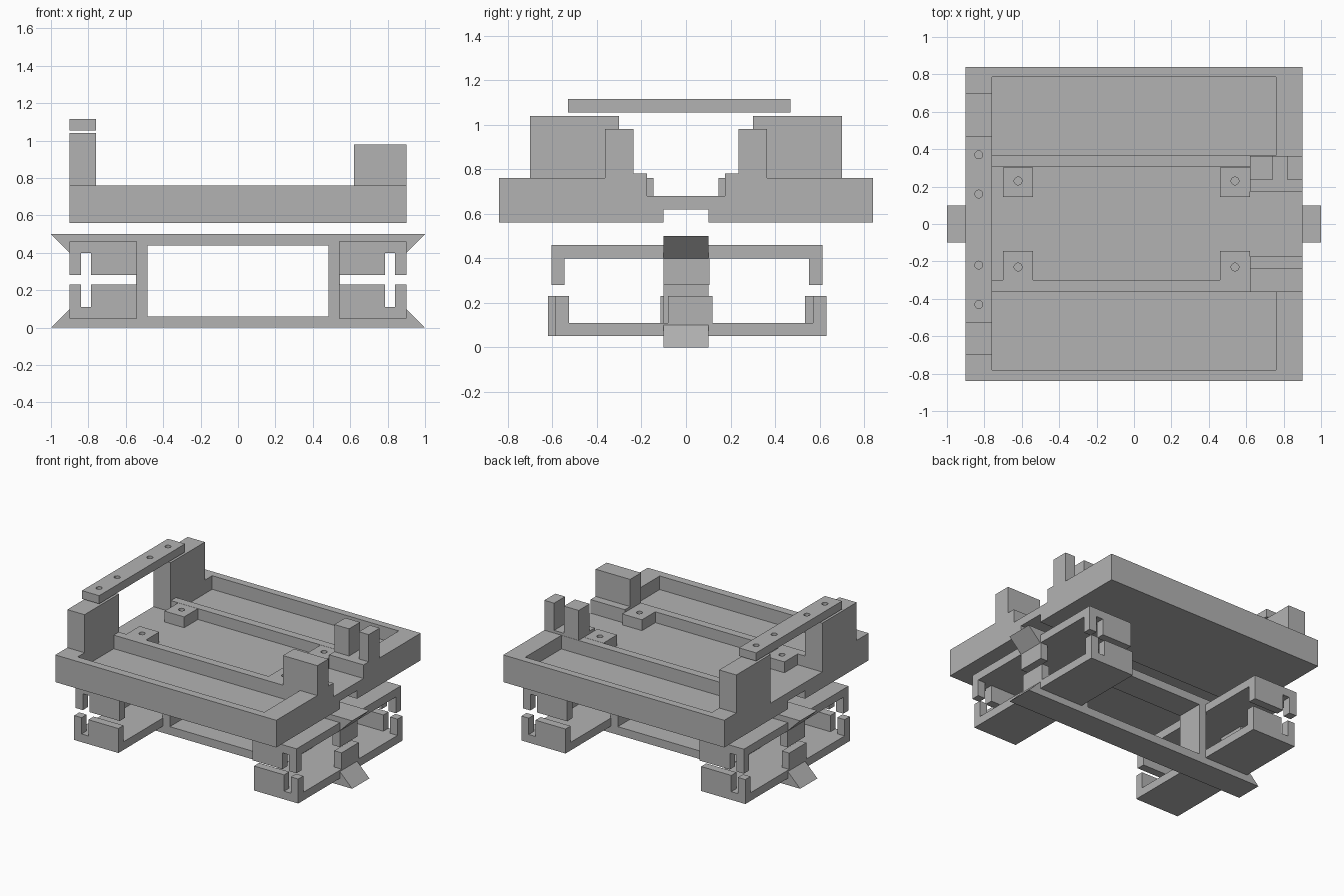
import bpy, bmesh
from mathutils import Matrix, Vector

old = bpy.data.objects.get("Cube")
if old:
    bpy.data.objects.remove(old, do_unlink=True)

GREY = (0.45, 0.45, 0.45, 1)
mat = bpy.data.materials.new("plain grey")
mat.use_nodes = True
mat.diffuse_color = GREY
mat.node_tree.nodes["Principled BSDF"].inputs["Base Color"].default_value = GREY


def finish(name, bm):
    bmesh.ops.recalc_face_normals(bm, faces=bm.faces)
    mesh = bpy.data.meshes.new(name)
    bm.to_mesh(mesh)
    bm.free()
    mesh.materials.append(mat)
    ob = bpy.data.objects.new(name, mesh)
    bpy.context.collection.objects.link(ob)
    return ob


def box(name, x, y, z):
    """Box from (low, high) pairs on each axis."""
    bm = bmesh.new()
    centre = Vector([sum(p) / 2 for p in (x, y, z)])
    size = [abs(p[1] - p[0]) for p in (x, y, z)]
    bmesh.ops.create_cube(bm, size=1, matrix=Matrix.Translation(centre) @ Matrix.Diagonal((*size, 1)))
    return finish(name, bm)


def pin(x, y, z):
    bm = bmesh.new()
    bmesh.ops.create_cone(bm, cap_ends=True, segments=20, radius1=0.021, radius2=0.021,
                          depth=z[1] - z[0], matrix=Matrix.Translation((x, y, sum(z) / 2)))
    return finish("hole_cutter", bm)


def prism(name, outline, y):
    """Outline in x and z, extruded along y."""
    bm = bmesh.new()
    face = bm.faces.new([bm.verts.new((px, y[0], pz)) for px, pz in outline])
    new = bmesh.ops.extrude_face_region(bm, geom=[face])["geom"]
    moved = [v for v in new if isinstance(v, bmesh.types.BMVert)]
    bmesh.ops.translate(bm, verts=moved, vec=(0, y[1] - y[0], 0))
    return finish(name, bm)


def cut(ob, cutters):
    bpy.context.view_layer.objects.active = ob
    for c in cutters:
        c.hide_render = True
        mod = ob.modifiers.new("cut", "BOOLEAN")
        mod.operation, mod.solver, mod.object = "DIFFERENCE", "EXACT", c
        bpy.ops.object.modifier_apply(modifier=mod.name)
        bpy.data.objects.remove(c, do_unlink=True)


def span(side, a, b):
    return tuple(sorted((side * a, side * b)))


# Upper tray: two pockets, a central channel and a groove underneath
tray = box("tray", (-0.9, 0.9), (-0.84, 0.84), (0.56, 0.76))
cut(tray, [
    box("pocket", (-0.76, 0.76), (0.365, 0.785), (0.66, 1)),
    box("pocket", (-0.76, 0.76), (-0.78, -0.36), (0.66, 1)),
    box("channel", (-1, 1), (-0.30, 0.305), (0.68, 1)),
    box("groove", (-1, 1), (-0.1, 0.1), (0.5, 0.62)),
])

for side, label in ((-1, "front"), (1, "back")):
    # Drilled mounting pads inside the channel
    for x0, end in ((-0.7, "right"), (0.46, "left")):
        pad = box(f"{label}_{end}_pad", (x0, x0 + 0.16), span(side, 0.145, 0.303), (0.67, 0.76))
        cut(pad, [pin(x0 + 0.08, side * 0.23, (0.69, 0.8))])
    # Tall posts under the bar
    box(f"{label}_bar_post", (-0.9, -0.76), span(side, 0.30, 0.70), (0.67, 1.04))
    # Stepped posts at the opposite end, the back one slotted
    box(f"{label}_post_ledge", (0.62, 0.9), span(side, 0.175, 0.363), (0.67, 0.78))
    towers = ((0.62, 0.9),) if side < 0 else ((0.62, 0.74), (0.82, 0.9))
    for i, xs in enumerate(towers):
        box(f"{label}_post_tower_{i + 1}", xs, span(side, 0.235, 0.363), (0.77, 0.98))

# Drilled bar above the tall posts
bar = box("drilled_bar", (-0.9, -0.76), (-0.53, 0.47), (1.055, 1.115))
cut(bar, [pin(-0.83, y, (1, 1.2)) for y in (0.37, 0.16, -0.22, -0.43)])

# Lower frame: two beams with hooked ends, joined by uprights
for label, base, up in (("bottom", 0.0, 1), ("top", 0.5, -1)):
    half = [(1, 0), (0.9, 0.1), (0.9, 0.06)]
    outline = half + [(-x, z) for x, z in reversed(half)]
    prism(f"{label}_beam", [(x, base + up * z) for x, z in outline], (-0.1, 0.1))
for side, label in ((-1, "right"), (1, "left")):
    box(f"{label}_upright", span(side, 0.485, 0.545), (-0.1, 0.1), (0.03, 0.47))


def bracket(name, side, y, mid, plate, lip):
    """Wide plate with slotted lips at both ends and a short middle stop."""
    xs = span(side, 0.54, 0.9)
    box(name + "_plate", xs, y, plate)
    for end, ys in (("front", (y[0], y[0] + 0.06)), ("back", (y[1] - 0.06, y[1]))):
        box(f"{name}_{end}_lip", span(side, 0.54, 0.785), ys, lip)
        box(f"{name}_{end}_hook", span(side, 0.84, 0.9), ys, lip)
    box(name + "_stop", span(side, 0.84, 0.9), mid, lip)


# Four cross brackets, the lower pair slightly staggered
for side, label, shift in ((1, "left", 0), (-1, "right", -0.035)):
    bracket(f"lower_{label}_bracket", side, (-0.585 + shift, 0.63 + shift),
            (-0.08 + shift, 0.12 + shift), (0.05, 0.11), (0.05, 0.23))
    bracket(f"upper_{label}_bracket", side, (-0.605, 0.612), (-0.1, 0.105), (0.40, 0.46), (0.28, 0.46))
